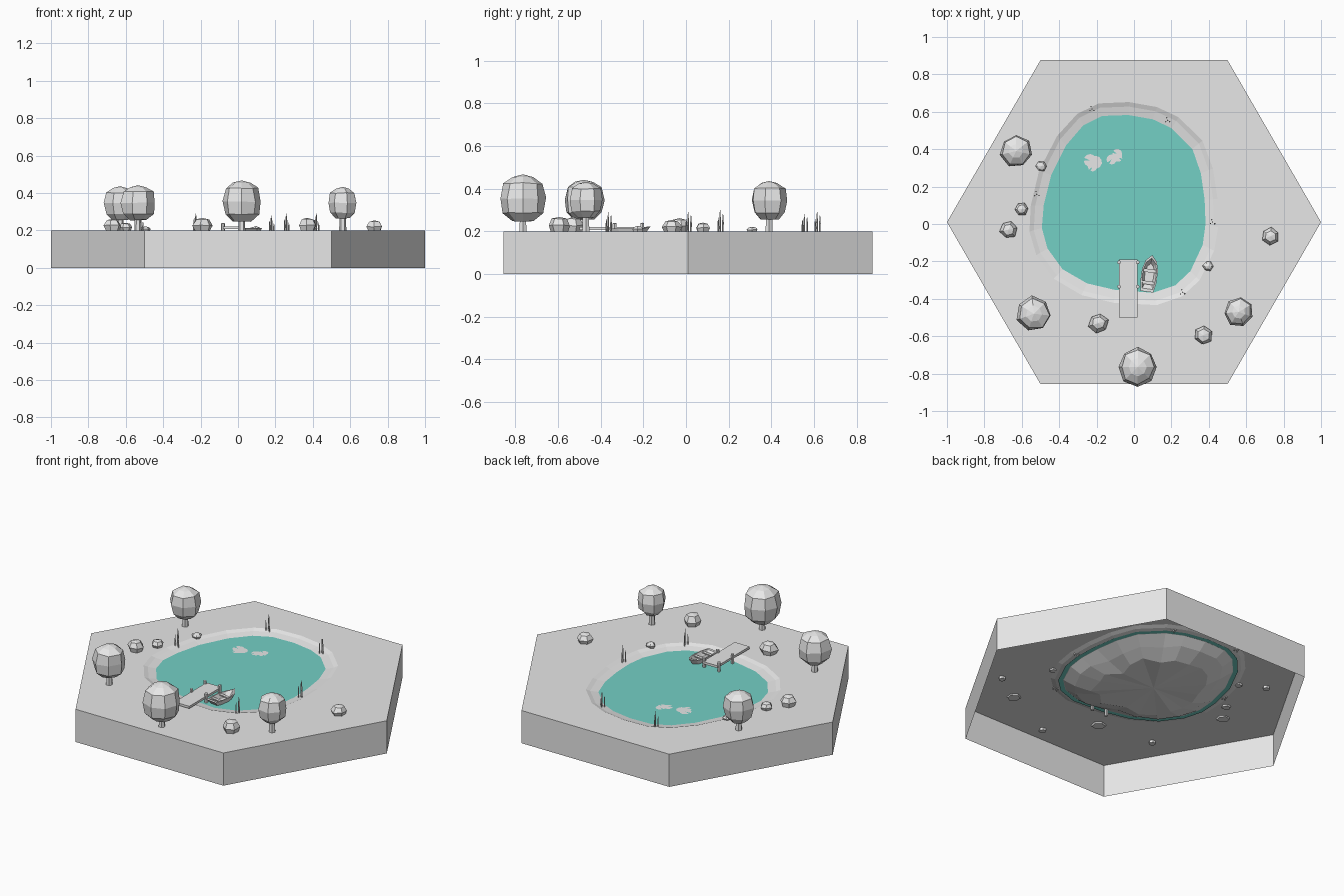
import bpy, bmesh, math, random
from mathutils import Vector, Matrix

if "Cube" in bpy.data.objects:
    bpy.data.objects.remove(bpy.data.objects["Cube"])

random.seed(4)
GROUND, WATER = 0.2, 0.182


def material(name, col):
    m = bpy.data.materials.new(name)
    m.diffuse_color = (*col, 1)
    m.use_nodes = True
    m.node_tree.nodes["Principled BSDF"].inputs["Base Color"].default_value = m.diffuse_color
    return m


GREY = material("plain_grey", (0.8, 0.8, 0.8))
TEAL = material("water_teal", (0.175, 0.63, 0.56))


def finish(name, bm, mat=GREY, fix=True):
    if fix:
        bmesh.ops.recalc_face_normals(bm, faces=bm.faces)
    me = bpy.data.meshes.new(name)
    bm.to_mesh(me)
    bm.free()
    me.materials.append(mat)
    ob = bpy.data.objects.new(name, me)
    bpy.context.collection.objects.link(ob)
    return ob


def skin(bm, a, b):
    n = len(a)
    for i in range(n):
        bm.faces.new((a[i], a[(i + 1) % n], b[(i + 1) % n], b[i]))


def lathe(bm, x, y, profile, sides, jitter=0.0, turn=0.0):
    """Stack of rings (radius, z), capped at both ends."""
    rings = []
    for r, z in profile:
        ring = []
        for i in range(sides):
            a = turn + math.tau * i / sides
            k = r * (1 + random.uniform(-jitter, jitter))
            dz = random.uniform(-jitter, jitter) * r * 0.6
            ring.append(bm.verts.new((x + k * math.cos(a), y + k * math.sin(a), z + dz)))
        rings.append(ring)
    for a, b in zip(rings, rings[1:]):
        skin(bm, a, b)
    bm.faces.new(rings[0][::-1])
    top = bm.verts.new((x, y, profile[-1][1] + profile[-1][0] * 0.25))
    for i in range(sides):
        bm.faces.new((rings[-1][i], rings[-1][(i + 1) % sides], top))


def box(bm, c, s, turn=0.0):
    m = Matrix.Translation(c) @ Matrix.Rotation(turn, 4, 'Z') @ Matrix.Diagonal((*s, 1))
    bmesh.ops.create_cube(bm, size=1, matrix=m)


# Shoreline, measured around the pond centre
CENTRE = Vector((-0.05, 0.11))
SHORE = [(0.38, 0.0), (0.375, 0.13), (0.355, 0.27), (0.31, 0.4), (0.2, 0.51), (0.1, 0.557),
         (-0.03, 0.58), (-0.17, 0.575), (-0.27, 0.525), (-0.36, 0.42), (-0.44, 0.26),
         (-0.48, 0.1), (-0.49, -0.02), (-0.46, -0.13), (-0.38, -0.24), (-0.25, -0.315),
         (-0.1, -0.35), (0.1, -0.365), (0.22, -0.325), (0.3, -0.25), (0.365, -0.11)]


def shore_ring(bm, offset, z, jitter=0.0):
    out = []
    for p in SHORE:
        d = Vector(p) - CENTRE
        q = CENTRE + d * (1 + (offset + random.uniform(-jitter, jitter)) / d.length)
        out.append(bm.verts.new((q.x, q.y, z + random.uniform(-jitter, jitter) * 0.3)))
    return out


# Hexagonal tile, open below, with bank and pond bed
bm = bmesh.new()
hexa = [(math.cos(i * math.pi / 3), 0.01 + math.sin(i * math.pi / 3)) for i in range(6)]
low = [bm.verts.new((x, y, 0)) for x, y in hexa]
top = [bm.verts.new((x, y, GROUND)) for x, y in hexa]
skin(bm, low, top)
rings = [shore_ring(bm, 0.072, GROUND), shore_ring(bm, 0.048, 0.191),
         shore_ring(bm, 0.0, WATER), shore_ring(bm, -0.07, 0.145, 0.02),
         shore_ring(bm, -0.17, 0.11, 0.03)]
for a, b in zip(rings, rings[1:]):
    skin(bm, a, b)
mid = bm.verts.new((CENTRE.x, CENTRE.y, 0.1))
for i in range(len(SHORE)):
    bm.faces.new((rings[-1][i], rings[-1][(i + 1) % len(SHORE)], mid))
# ground: join each bank edge to its nearest tile corner by angle
n, sector = len(SHORE), []
for v in rings[0]:
    a = math.atan2(v.co.y - CENTRE.y, v.co.x - CENTRE.x)
    sector.append(round((a % math.tau) / (math.pi / 3)) % 6)
for i in range(n):
    j = (i + 1) % n
    s, t = sector[i], sector[j]
    bm.faces.new((rings[0][i], top[s], rings[0][j]))
    if s != t:
        bm.faces.new((rings[0][j], top[s], top[t]))
bm.normal_update()
for f in bm.faces:
    c = f.calc_center_median()
    up = f.normal.z if c.z > GROUND / 2 + 1e-3 or abs(f.normal.z) > 0.3 else f.normal.dot(c - Vector((0, 0.01, c.z)))
    if up < 0:
        f.normal_flip()
finish("ground_tile", bm, fix=False)

# Water sheet reaching slightly under the bank
bm = bmesh.new()
bm.faces.new(shore_ring(bm, 0.03, WATER + 0.0005))
finish("pond_water", bm, TEAL, fix=False)

# Trees: x, y, crown radius, crown bottom, crown top, sides
for x, y, r, z0, z1, sides in [(-0.63, 0.39, 0.087, 0.25, 0.44, 7), (-0.535, -0.48, 0.095, 0.25, 0.445, 7),
                               (0.02, -0.765, 0.104, 0.24, 0.472, 8), (0.56, -0.47, 0.08, 0.26, 0.436, 7)]:
    h, t = z1 - z0, random.random()
    bm = bmesh.new()
    lathe(bm, x, y, [(r * k, z0 + h * f) for k, f in
                     [(0.5, 0.03), (0.88, 0.2), (1.0, 0.5), (0.85, 0.8), (0.45, 0.93)]], sides, 0.06, t)
    finish("tree_crown", bm)
    bm = bmesh.new()
    lathe(bm, x, y, [(0.02, 0.185), (0.016, z0 + 0.03)], 6)
    finish("tree_trunk", bm)

# Bushes and stones: x, y, radius, height
for name, x, y, r, h in [("bush", -0.67, -0.03, 0.047, 0.065), ("bush", -0.6, 0.08, 0.036, 0.042),
                         ("bush", -0.19, -0.53, 0.054, 0.07), ("bush", 0.37, -0.595, 0.052, 0.07),
                         ("bush", 0.73, -0.065, 0.046, 0.055), ("stone", 0.395, -0.225, 0.028, 0.026),
                         ("stone", -0.495, 0.31, 0.03, 0.02)]:
    bm = bmesh.new()
    lathe(bm, x, y, [(r * 0.7, GROUND - 0.008), (r, GROUND + h * 0.4), (r * 0.65, GROUND + h * 0.84)],
          6, 0.09, random.random())
    finish(name, bm)

# Reed clumps
for x, y, tall in [(0.18, 0.555, 0.08), (-0.52, 0.16, 0.1), (0.42, 0.01, 0.09),
                   (0.26, -0.365, 0.09), (-0.225, 0.615, 0.09)]:
    bm = bmesh.new()
    for i in range(4):
        a = i * 1.9
        d = 0.0 if i == 0 else 0.014
        h = tall * (1 - 0.18 * i)
        lathe(bm, x + d * math.cos(a), y + d * math.sin(a),
              [(0.003, 0.18), (0.004, GROUND + h * 0.5), (0.0012, GROUND + h)], 4)
    finish("reed_clump", bm)

# Dock deck and posts
bm = bmesh.new()
box(bm, (-0.03, -0.345, 0.214), (0.1, 0.31, 0.014))
finish("dock_deck", bm)
bm = bmesh.new()
for x in (-0.08, 0.02):
    for y, z in ((-0.335, 0.238), (-0.205, 0.238)):
        lathe(bm, x, y, [(0.01, 0.13), (0.01, z)], 6)
finish("dock_posts", bm)

# Rowing boat: hull with open inside and two benches
PLAN = [(0, 0.1), (0.03, 0.068), (0.043, 0.02), (0.043, -0.05), (0.034, -0.098),
        (-0.034, -0.098), (-0.043, -0.05), (-0.043, 0.02), (-0.03, 0.068)]
place = Matrix.Translation((0.083, -0.265, 0)) @ Matrix.Rotation(-0.14, 4, 'Z')
bm = bmesh.new()
loops = []
for k, z in [(0.6, 0.172), (1.0, 0.213), (0.84, 0.213), (0.55, 0.187)]:
    loops.append([bm.verts.new(place @ Vector((x * k, y * k, z + (0.01 if y > 0.09 and z > 0.2 else 0))))
                  for x, y in PLAN])
for a, b in zip(loops, loops[1:]):
    skin(bm, a, b)
bm.faces.new(loops[0])
bm.faces.new(loops[-1])
finish("boat_hull", bm)
bm = bmesh.new()
for y in (0.015, -0.05):
    box(bm, place @ Vector((0, y, 0.206)), (0.07, 0.018, 0.006), -0.14)
finish("boat_benches", bm)

# Floating leaves
bm = bmesh.new()
for x, y, r in [(-0.235, 0.34, 0.034), (-0.205, 0.33, 0.034), (-0.222, 0.305, 0.024),
                (-0.12, 0.345, 0.027), (-0.09, 0.375, 0.027), (-0.085, 0.355, 0.023)]:
    z = WATER + 0.002 + random.uniform(0, 0.001)
    # disc with a narrow notch
    t = random.uniform(0, 6)
    pts = [(x, y)] + [(x + r * math.cos(t + 0.25 + i * 0.58), y + r * math.sin(t + 0.25 + i * 0.58))
                      for i in range(11)]
    bm.faces.new([bm.verts.new((px, py, z)) for px, py in pts])
finish("floating_leaves", bm, fix=False)
